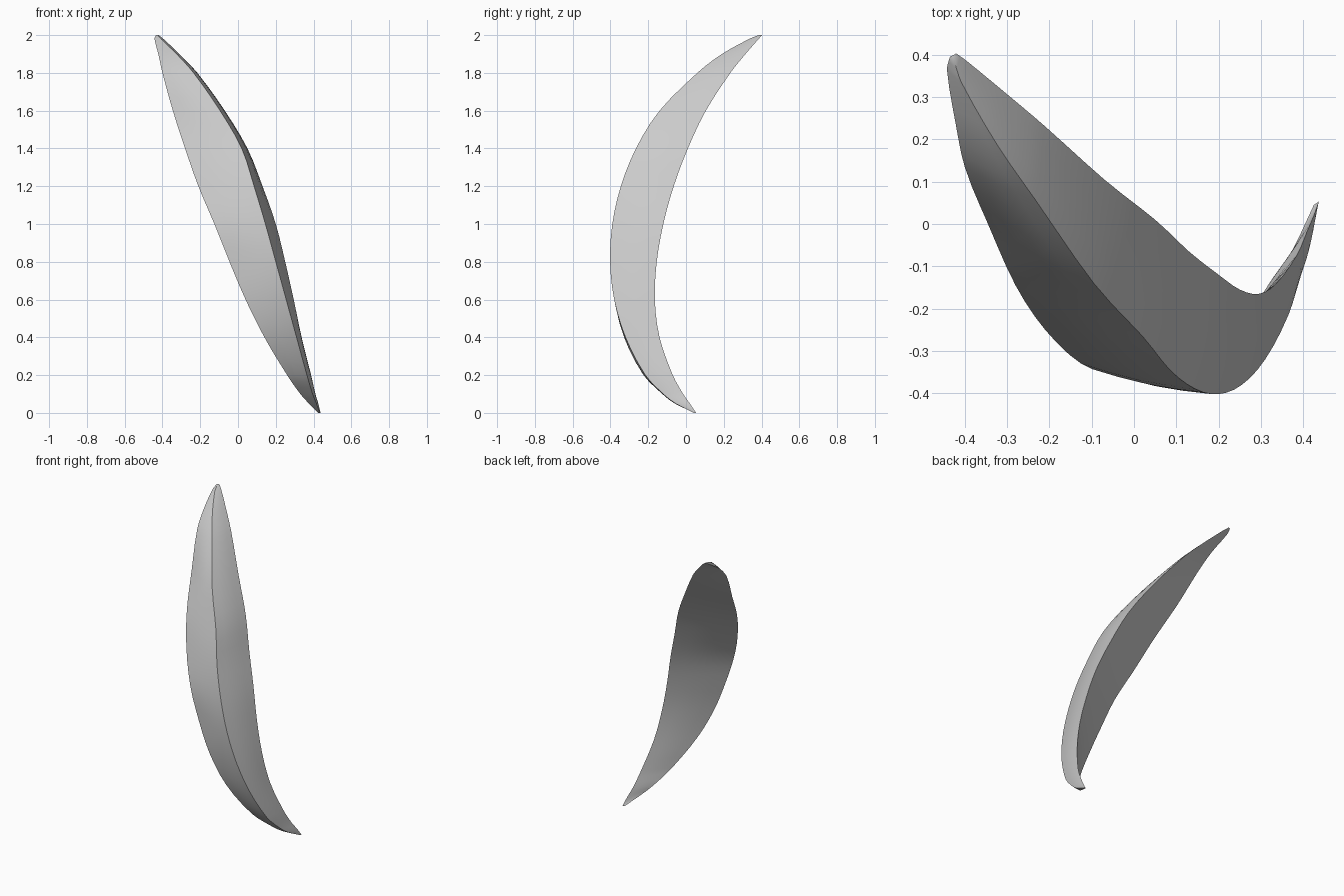
import bpy, bmesh, math
from mathutils import Vector

if "Cube" in bpy.data.objects:
    bpy.data.objects.remove(bpy.data.objects["Cube"])

# Triangular sections: z, left edge x,y, outer ridge x,y, back edge x,y
SECTIONS = [
    (0.00, 0.425, 0.045, 0.433, 0.042, 0.437, 0.053),
    (0.05, 0.375, -0.06, 0.415, -0.055, 0.425, 0.02),
    (0.10, 0.33, -0.125, 0.395, -0.12, 0.41, -0.015),
    (0.20, 0.26, -0.225, 0.365, -0.215, 0.387, -0.07),
    (0.40, 0.14, -0.325, 0.31, -0.32, 0.337, -0.14),
    (0.60, 0.04, -0.36, 0.255, -0.38, 0.295, -0.165),
    (0.80, -0.045, -0.355, 0.20, -0.402, 0.25, -0.155),
    (1.00, -0.125, -0.33, 0.145, -0.39, 0.20, -0.12),
    (1.20, -0.21, -0.25, 0.085, -0.345, 0.13, -0.065),
    (1.40, -0.28, -0.145, 0.02, -0.265, 0.05, 0.01),
    (1.60, -0.345, 0.00, -0.095, -0.14, -0.07, 0.105),
    (1.80, -0.40, 0.135, -0.235, 0.06, -0.215, 0.235),
    (1.90, -0.422, 0.24, -0.325, 0.19, -0.31, 0.315),
    (1.98, -0.442, 0.365, -0.408, 0.335, -0.395, 0.385),
    (2.00, -0.435, 0.395, -0.425, 0.385, -0.42, 0.403),
]


def spline(i, t):
    """Smoothly interpolated section between rows i and i + 1."""
    n = len(SECTIONS)
    a, b, c, d = (SECTIONS[min(max(k, 0), n - 1)] for k in (i - 1, i, i + 1, i + 2))
    h = c[0] - b[0]
    out = [b[0] + h * t]
    for k in range(1, 7):
        m0 = (c[k] - a[k]) / (c[0] - a[0]) * h
        m1 = (d[k] - b[k]) / (d[0] - b[0]) * h
        out.append((2*t**3 - 3*t**2 + 1) * b[k] + (t**3 - 2*t**2 + t) * m0
                   + (3*t**2 - 2*t**3) * c[k] + (t**3 - t**2) * m1)
    return out


def ring(row):
    """Section outline, with the two outer sides bowed slightly outward."""
    z, lx, ly, rx, ry, bx, by = row
    corners = [Vector((lx, ly, z)), Vector((rx, ry, z)), Vector((bx, by, z))]
    pts = []
    for k, bow in enumerate((0.03, 0.03, 0.0)):
        p, q = corners[k], corners[(k + 1) % 3]
        e = q - p
        normal = Vector((e.y, -e.x, 0))
        for s in range(4):
            u = s / 4
            pts.append(p + e * u + normal * bow * math.sin(math.pi * u))
    return pts


# Curved blade lofted through the sections
rows = [spline(i, t / 3) for i in range(len(SECTIONS) - 1) for t in range(3)]
rows.append(SECTIONS[-1])
bm = bmesh.new()
rings = [[bm.verts.new(p) for p in ring(r)] for r in rows]
for lo, hi in zip(rings, rings[1:]):
    for k in range(12):
        j = (k + 1) % 12
        bm.faces.new((lo[k], lo[j], hi[j], hi[k]))
bm.faces.new(rings[0][::-1])
bm.faces.new(rings[-1])
bmesh.ops.recalc_face_normals(bm, faces=bm.faces[:])
mesh = bpy.data.meshes.new("curved_blade")
bm.to_mesh(mesh)
bm.free()
blade = bpy.data.objects.new("curved_blade", mesh)
bpy.context.collection.objects.link(blade)
bpy.context.view_layer.objects.active = blade
blade.select_set(True)
bpy.ops.object.shade_smooth_by_angle(angle=math.radians(40))
